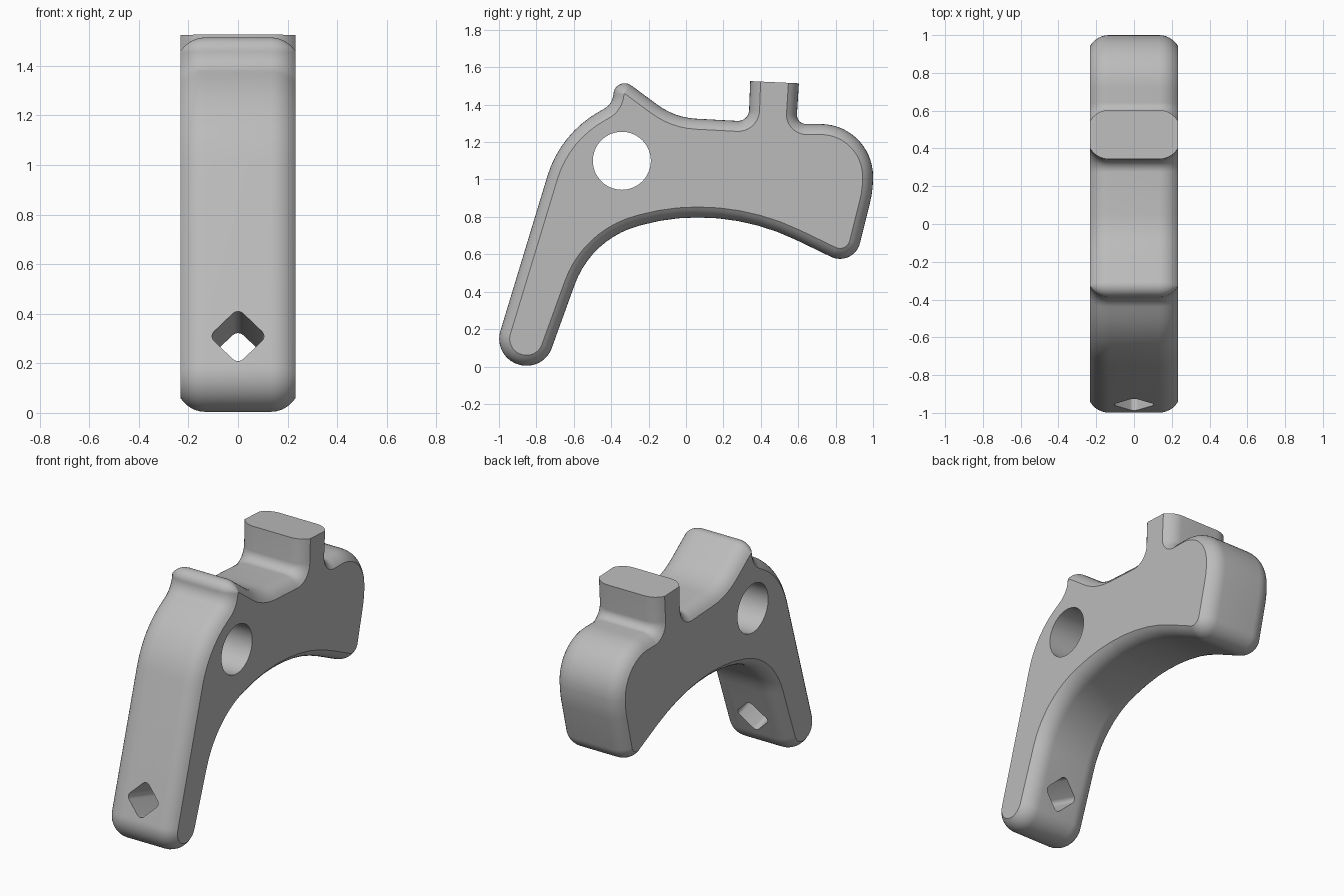
import bpy, bmesh, math
from mathutils import Vector, Matrix

cube = bpy.data.objects.get("Cube")
if cube:
    bpy.data.objects.remove(cube, do_unlink=True)

HALF_WIDTH = 0.232   # half thickness across x
ROUND_X = 0.10       # width of the rounded rim across x
ROUND_IN = 0.056     # how far the rim steps in along the outline


def rounded_outline(corners, step=6):
    """Clockwise corners (u, v, radius) -> list of (point, inward normal)."""
    out = []
    n = len(corners)
    for i, (u, v, r) in enumerate(corners):
        p = Vector((u, v))
        d_in = (p - Vector(corners[i - 1][:2])).normalized()
        d_out = (Vector(corners[(i + 1) % n][:2]) - p).normalized()
        turn = math.atan2(d_in.cross(d_out), d_in.dot(d_out))
        side = 1 if turn < 0 else -1
        normal = Vector((d_in.y, -d_in.x))
        start = p - d_in * r * math.tan(abs(turn) / 2)
        centre = start + normal * r * side
        count = max(3, math.ceil(abs(math.degrees(turn)) / step))
        for k in range(count + 1):
            nk = Matrix.Rotation(turn * k / count, 2) @ normal
            out.append((centre - nk * r * side, nk))
    return out


def loft(name, rings):
    """Skin a stack of equal rings and cap both ends."""
    bm = bmesh.new()
    loops = [[bm.verts.new(co) for co in ring] for ring in rings]
    n = len(loops[0])
    for a, b in zip(loops, loops[1:]):
        for i in range(n):
            j = (i + 1) % n
            bm.faces.new((a[i], a[j], b[j], b[i]))
    bm.faces.new(loops[0])
    bm.faces.new(loops[-1])
    bmesh.ops.recalc_face_normals(bm, faces=bm.faces)
    mesh = bpy.data.meshes.new(name)
    obj = bpy.data.objects.new(name, mesh)
    bpy.context.collection.objects.link(obj)
    return obj, bm


# Side silhouette as (y, z, corner radius), clockwise from the foot
silhouette = [
    (-1.034, 0.053, 0.143),   # foot
    (-0.672, 1.246, 0.59),    # shoulder
    (-0.393, 1.403, 0.10),    # under the nose
    (-0.378, 1.566, 0.06),    # nose tip
    (-0.06, 1.331, 0.38),     # saddle
    (0.335, 1.31, 0.06),      # post root, front
    (0.35, 1.70, 0.06),       # post, trimmed below
    (0.615, 1.70, 0.06),
    (0.59, 1.297, 0.05),      # post root, back
    (1.0, 1.295, 0.28),       # back shoulder
    (1.0, 0.94, 0.55),
    (0.897, 0.528, 0.11),     # heel
    (0.339, 0.797, 1.2),      # underside arch
    (-0.092, 0.797, 1.1),
    (-0.507, 0.681, 0.5),
    (-0.764, -0.029, 0.143),  # foot
]
outline = rounded_outline(silhouette)

# Rim section: a partial arc that meets the flat side at an edge
arc = 2 * math.atan(ROUND_IN / ROUND_X)
radius = ROUND_X / math.sin(arc)
section = []
for k in range(7):
    a = arc * k / 6
    section.append((HALF_WIDTH - ROUND_X + radius * math.sin(a), radius * (1 - math.cos(a))))
section = [(-x, d) for x, d in reversed(section)] + section

rings = [[(x, *(p + nrm * d)) for p, nrm in outline] for x, d in section]
body, bm = loft("lever_body", rings)

# Trim the post with a slightly sloping flat top
bmesh.ops.bisect_plane(bm, geom=bm.verts[:] + bm.edges[:] + bm.faces[:],
                       plane_co=(0, 0.343, 1.526), plane_no=(0, 0.046, 1), clear_outer=True)
bmesh.ops.edgeloop_fill(bm, edges=[e for e in bm.edges if e.is_boundary])
bmesh.ops.recalc_face_normals(bm, faces=bm.faces)
bm.to_mesh(body.data)
bm.free()

# Pivot hole cutter, straight through the sides
bpy.ops.mesh.primitive_cylinder_add(vertices=64, radius=0.155, depth=1,
                                    location=(0, -0.343, 1.10), rotation=(0, math.pi / 2, 0))
pivot_cutter = bpy.context.object
pivot_cutter.name = "pivot_hole_cutter"

# Diamond slot cutter, square to the front of the leg
s = 0.117
diamond = rounded_outline([(0, s, 0.03), (s, 0, 0.03), (0, -s, 0.03), (-s, 0, 0.03)], 15)
slot_cutter, bm = loft("diamond_hole_cutter",
                       [[(p.x, p.y, z) for p, _ in diamond] for z in (-0.4, 0.4)])
bm.to_mesh(slot_cutter.data)
bm.free()
slot_cutter.location = (0, -0.82, 0.268)
slot_cutter.rotation_euler.x = math.atan2(0.957, 0.29)

# Cut both holes
bpy.ops.object.select_all(action='DESELECT')
body.select_set(True)
bpy.context.view_layer.objects.active = body
for cutter in (pivot_cutter, slot_cutter):
    cutter.hide_render = True
    mod = body.modifiers.new(cutter.name, 'BOOLEAN')
    mod.operation = 'DIFFERENCE'
    mod.solver = 'EXACT'
    mod.object = cutter
    bpy.ops.object.modifier_apply(modifier=mod.name)
    bpy.data.objects.remove(cutter, do_unlink=True)

# Single grey material
grey = bpy.data.materials.new("plain_grey")
grey.use_nodes = True
colour = (0.5, 0.5, 0.5, 1)
grey.diffuse_color = colour
grey.node_tree.nodes["Principled BSDF"].inputs["Base Color"].default_value = colour
body.data.materials.clear()
body.data.materials.append(grey)

bpy.ops.object.shade_smooth_by_angle(angle=math.radians(25))
